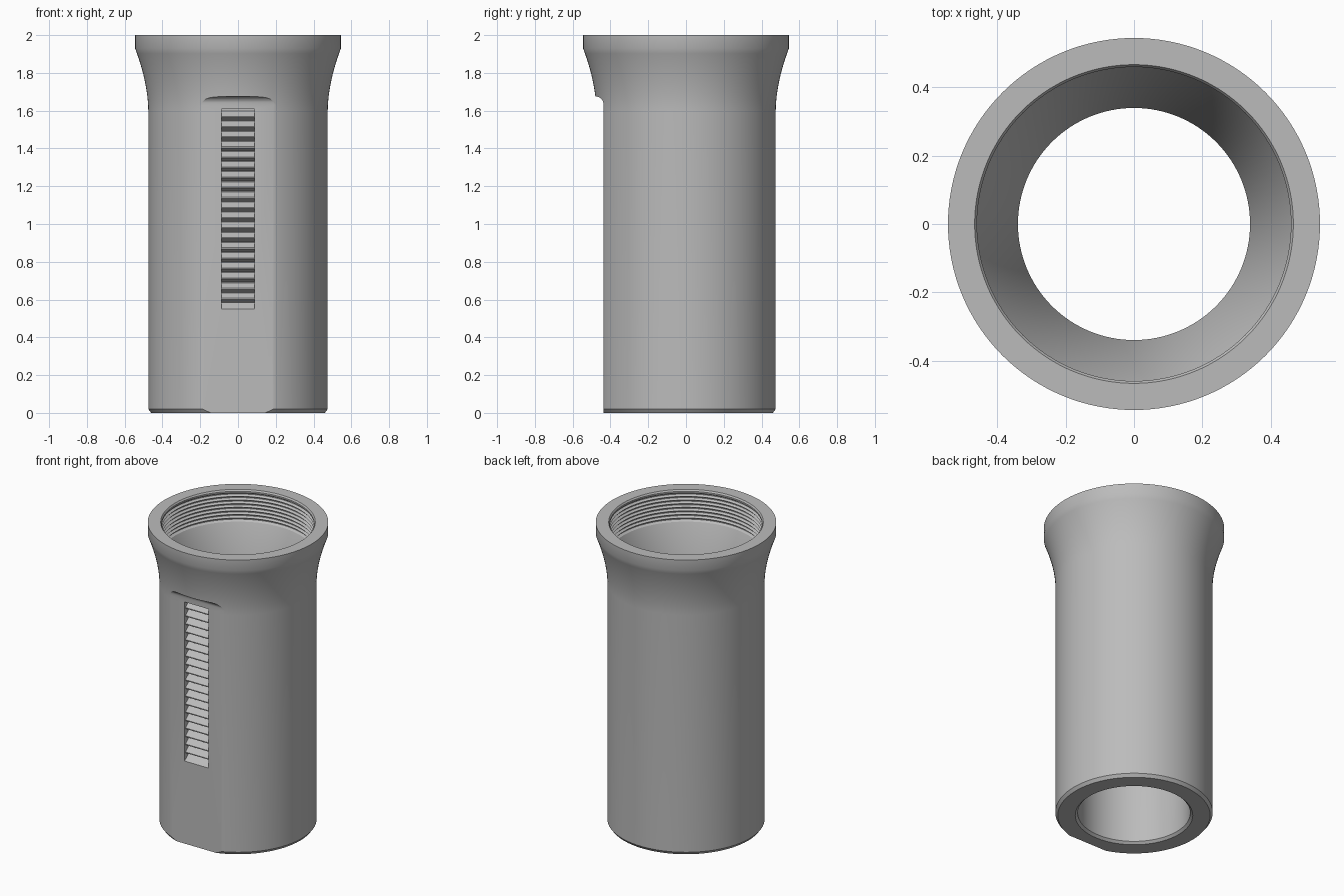
import bpy, bmesh, math

if "Cube" in bpy.data.objects:
    bpy.data.objects.remove(bpy.data.objects["Cube"], do_unlink=True)

SIDES = 128
FLAT_Y = -0.437

grey = bpy.data.materials.new("matte grey")
grey.use_nodes = True
colour = (0.5, 0.5, 0.5, 1)
grey.diffuse_color = colour
grey.node_tree.nodes["Principled BSDF"].inputs["Base Color"].default_value = colour


def make_object(name, bm):
    bmesh.ops.recalc_face_normals(bm, faces=bm.faces)
    mesh = bpy.data.meshes.new(name)
    bm.to_mesh(mesh)
    bm.free()
    mesh.materials.append(grey)
    obj = bpy.data.objects.new(name, mesh)
    bpy.context.collection.objects.link(obj)
    return obj


def lathe(name, profile):
    """Revolve a closed (radius, z) loop about the z axis."""
    bm = bmesh.new()
    rings = []
    for i in range(SIDES):
        a = 2 * math.pi * i / SIDES
        rings.append([bm.verts.new((r * math.sin(a), -r * math.cos(a), z)) for r, z in profile])
    n = len(profile)
    for i in range(SIDES):
        a, b = rings[i], rings[(i + 1) % SIDES]
        for j in range(n):
            k = (j + 1) % n
            bm.faces.new((a[j], b[j], b[k], a[k]))
    return make_object(name, bm)


def extrude_x(name, profile, half_width):
    """Extrude a closed (y, z) loop symmetrically along x."""
    bm = bmesh.new()
    left = [bm.verts.new((-half_width, y, z)) for y, z in profile]
    right = [bm.verts.new((half_width, y, z)) for y, z in profile]
    bm.faces.new(left)
    bm.faces.new(right)
    for j in range(len(profile)):
        k = (j + 1) % len(profile)
        bm.faces.new((left[j], left[k], right[k], right[j]))
    obj = make_object(name, bm)
    obj.hide_render = True
    return obj


def cut(target, cutter):
    bpy.ops.object.select_all(action='DESELECT')
    bpy.context.view_layer.objects.active = target
    target.select_set(True)
    mod = target.modifiers.new("cut", 'BOOLEAN')
    mod.operation = 'DIFFERENCE'
    mod.solver = 'EXACT'
    mod.object = cutter
    bpy.ops.object.modifier_apply(modifier=mod.name)
    bpy.data.objects.remove(cutter, do_unlink=True)


# Outer wall: bottom chamfer, straight barrel, concave flare and rim
outer = [(0.46, 0), (0.475, 0.02)]
for i in range(13):
    t = i / 12
    outer.append((0.475 + 0.07 * t ** 1.8, 1.6 + 0.33 * t))
outer += [(0.545, 2.0)]

# Inner wall: threaded mouth, taper, straight bore and bottom chamfer
inner = [(0.467, 2.0), (0.46, 1.99)]
pitch = 0.024
for i in range(8):
    z = 1.98 - i * pitch
    inner += [(0.46, z), (0.474, z - pitch * 0.4), (0.474, z - pitch * 0.6)]
inner += [(0.46, 1.788), (0.34, 1.5), (0.34, 0.015), (0.355, 0)]

tube = lathe("tube_body", outer + inner)

# Front flat with a rounded upper shoulder
flat = [(-0.8, -0.1), (FLAT_Y, -0.1)]
for i in range(9):
    a = math.pi / 2 * i / 8
    flat.append((FLAT_Y - 0.04 * (1 - math.cos(a)), 1.635 + 0.04 * math.sin(a)))
flat.append((-0.8, 1.675))
cut(tube, extrude_x("flat_cutter", flat, 0.6))

# Ratchet slot: ramp at the bottom, then saw teeth up to the square top end
tooth = 0.0535
deep, tip = -0.394, -0.428
slot = [(-0.6, 0.55), (FLAT_Y, 0.55), (deep, 0.585)]
for i in range(19):
    z = 0.585 + i * tooth
    slot += [(tip, z + 0.016), (tip, z + 0.022), (deep, z + 0.05), (deep, z + tooth)]
slot += [(deep, 1.61), (-0.6, 1.61)]
cut(tube, extrude_x("slot_cutter", slot, 0.088))

# Smooth walls with crisp edges
bpy.ops.object.select_all(action='DESELECT')
tube.select_set(True)
bpy.context.view_layer.objects.active = tube
bpy.ops.object.shade_smooth_by_angle(angle=math.radians(25))
